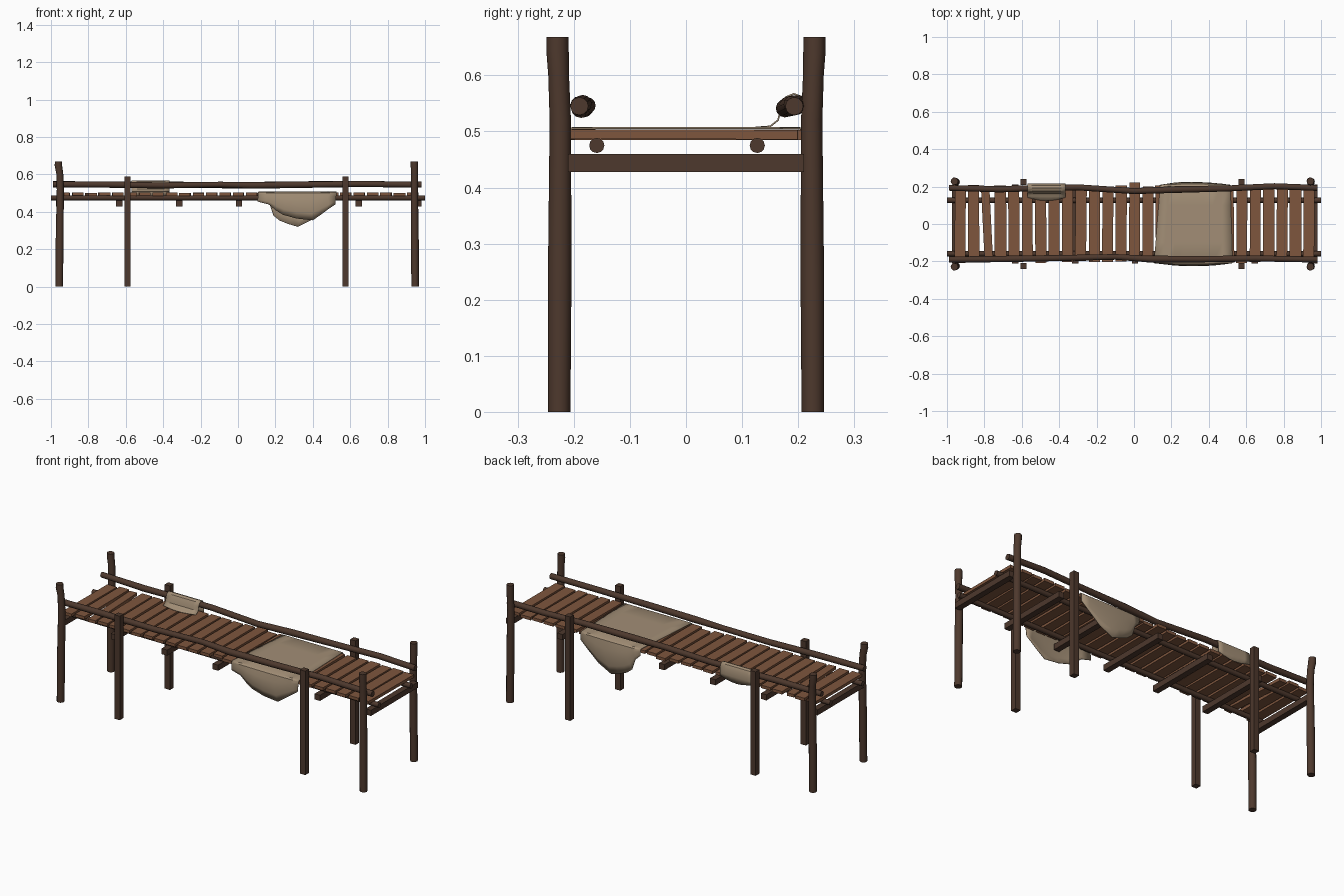
import bpy, bmesh, math, random
from mathutils import Vector

if "Cube" in bpy.data.objects:
    bpy.data.objects.remove(bpy.data.objects["Cube"])

random.seed(4)


def material(name, rgb):
    m = bpy.data.materials.new(name)
    m.diffuse_color = (*rgb, 1)
    m.use_nodes = True
    m.node_tree.nodes["Principled BSDF"].inputs["Base Color"].default_value = m.diffuse_color
    return m


DARK = material("dark_wood", (0.075, 0.040, 0.026))
PLANK = material("plank_wood", (0.21, 0.092, 0.047))
CLOTH = material("cloth", (0.36, 0.27, 0.18))


def finish(name, bm, mat):
    bmesh.ops.recalc_face_normals(bm, faces=bm.faces)
    me = bpy.data.meshes.new(name)
    bm.to_mesh(me)
    bm.free()
    ob = bpy.data.objects.new(name, me)
    bpy.context.collection.objects.link(ob)
    me.materials.append(mat)
    return ob


def box(name, loc, size, mat, rot=(0, 0, 0)):
    bm = bmesh.new()
    bmesh.ops.create_cube(bm, size=1)
    bmesh.ops.scale(bm, vec=size, verts=bm.verts)
    ob = finish(name, bm, mat)
    ob.location, ob.rotation_euler = loc, rot
    return ob


# log: rings swept along a path of (x, y, z, radius)
def log(name, path, vertical, sides=12):
    bm = bmesh.new()
    rings = []
    for x, y, z, r in path:
        ring = []
        for k in range(sides):
            a = 2 * math.pi * k / sides
            c, s = r * math.cos(a), r * math.sin(a)
            off = Vector((c, s, 0)) if vertical else Vector((0, c, s))
            ring.append(bm.verts.new(Vector((x, y, z)) + off))
        rings.append(ring)
    for a, b in zip(rings, rings[1:]):
        for k in range(sides):
            j = (k + 1) % sides
            bm.faces.new((a[k], a[j], b[j], b[k]))
    bm.faces.new(rings[0])
    bm.faces.new(rings[-1])
    return finish(name, bm, DARK)


# cloth sheet: grid of points, rows x columns, given a little thickness
def sheet(name, rows):
    bm = bmesh.new()
    g = [[bm.verts.new(p) for p in row] for row in rows]
    for a, b in zip(g, g[1:]):
        for i in range(len(a) - 1):
            bm.faces.new((a[i], a[i + 1], b[i + 1], b[i]))
    ob = finish(name, bm, CLOTH)
    mod = ob.modifiers.new("thickness", "SOLIDIFY")
    mod.thickness = 0.003
    mod.offset = 0
    return ob


# corner posts: round, bent slightly near the top
for side, s in (("front", -1), ("back", 1)):
    for end, x, lean in (("left", -0.956, 0.006), ("right", 0.947, -0.004)):
        log(f"{side}_{end}_corner_post",
            [(x, s * 0.226, 0, 0.020), (x + lean * 0.4, s * 0.225, 0.25, 0.021),
             (x + lean, s * 0.224, 0.52, 0.019), (x + lean * 0.6, s * 0.227, 0.60, 0.0185),
             (x - 0.004, s * 0.229, 0.645, 0.020), (x - 0.004, s * 0.229, 0.668, 0.0195)], True)
    # square intermediate posts
    for end, x in (("left", -0.59), ("right", 0.575)):
        box(f"{side}_{end}_square_post", (x, s * 0.225, 0.295), (0.033, 0.033, 0.59), DARK)

# cross beams under the deck
for i in range(7):
    box(f"cross_beam_{i + 1}", (-0.955 + 0.32 * i, 0, 0.444), (0.034, 0.42, 0.032), DARK)

# round stringers
for side, y in (("front", -0.159), ("back", 0.127)):
    log(f"{side}_stringer", [(-1, y, 0.475, 0.0135), (1, y, 0.475, 0.0135)], False)

# deck planks with small irregularities
N, STEP = 27, 0.0717
for i in range(N):
    x = (i - (N - 1) / 2) * STEP + 0.003
    w = 0.061 + random.uniform(-0.004, 0.003)
    shift = random.uniform(-0.006, 0.006)
    turn = random.uniform(-0.012, 0.012)
    if i == 2:
        w, turn = 0.045, 0.05
    if i == 13:
        shift = 0.02
    box(f"plank_{i + 1}", (x, shift, 0.494 + random.uniform(-0.001, 0.001)),
        (w, 0.405, 0.017), PLANK, (random.uniform(-0.003, 0.003), 0, turn))

# wavy handrails
log("front_rail", [(-0.99, -0.190, 0.547, 0.016), (-0.70, -0.187, 0.546, 0.017),
                   (-0.40, -0.182, 0.541, 0.016), (-0.10, -0.176, 0.546, 0.015),
                   (0.08, -0.187, 0.542, 0.018), (0.35, -0.188, 0.545, 0.017),
                   (0.65, -0.184, 0.549, 0.016), (0.98, -0.190, 0.545, 0.016)], False)
log("back_rail", [(-0.99, 0.193, 0.549, 0.015), (-0.72, 0.186, 0.546, 0.017),
                  (-0.50, 0.192, 0.546, 0.016), (-0.30, 0.196, 0.545, 0.016),
                  (0.0, 0.176, 0.541, 0.016), (0.22, 0.184, 0.545, 0.018),
                  (0.50, 0.190, 0.548, 0.016), (0.75, 0.202, 0.548, 0.016),
                  (0.98, 0.193, 0.545, 0.016)], False)

# large cloth laid over the deck, hanging over both sides
front_hem = [(.105, .455), (.165, .44), (.20, .41), (.24, .385), (.31, .365),
             (.40, .355), (.45, .39), (.49, .42), (.52, .44)]
back_hem = [(.14, .47), (.17, .44), (.19, .38), (.22, .355), (.27, .335),
            (.32, .32), (.40, .36), (.47, .42), (.515, .46)]
TOP = 0.506


def hang(hem, x0, x1, s, t):
    row = []
    for i, (hx, hz) in enumerate(hem):
        u = i / (len(hem) - 1)
        x = x0 + (x1 - x0) * u
        y = s * (0.208 + 0.016 * math.sin(math.pi * u) * math.sin(math.pi * min(1, 0.1 + t * 0.8)))
        row.append((x + (hx - x) * t, y, 0.5 + (hz - 0.5) * t))
    return row


rows = [hang(front_hem, .107, .527, -1, t) for t in (1, .75, .5, .25, 0)]
for y in (-0.203, -0.1, 0, 0.1, 0.203):
    k = (y + 0.2) / 0.4
    a, b = .107 + .033 * k, .527 - .012 * k
    rows.append([(a + (b - a) * i / 8, y, TOP) for i in range(9)])
rows += [hang(back_hem, .14, .515, 1, t) for t in (0, .25, .5, .75, 1)]
sheet("deck_cloth", rows)

# small cloth draped over the back rail
profile = [(.124, .507), (.15, .509), (.164, .52), (.170, .545), (.178, .561), (.192, .567),
           (.206, .562), (.214, .545), (.215, .51), (.214, .475)]
rows = []
for j, (y, z) in enumerate(profile):
    row = []
    for i in range(7):
        u = i / 6
        bow = math.sin(math.pi * u)
        dy = 0.018 * (1 - bow) if j == 0 else 0
        dz = 0.02 * (1 - bow) if j == len(profile) - 1 else 0
        row.append((-0.57 + 0.205 * u, y + dy, z + dz))
    rows.append(row)
sheet("rail_cloth", rows)

# smooth the rounded parts, keep sharp edges
bpy.ops.object.select_all(action="SELECT")
bpy.context.view_layer.objects.active = bpy.data.objects["front_rail"]
bpy.ops.object.shade_smooth_by_angle(angle=math.radians(35))
